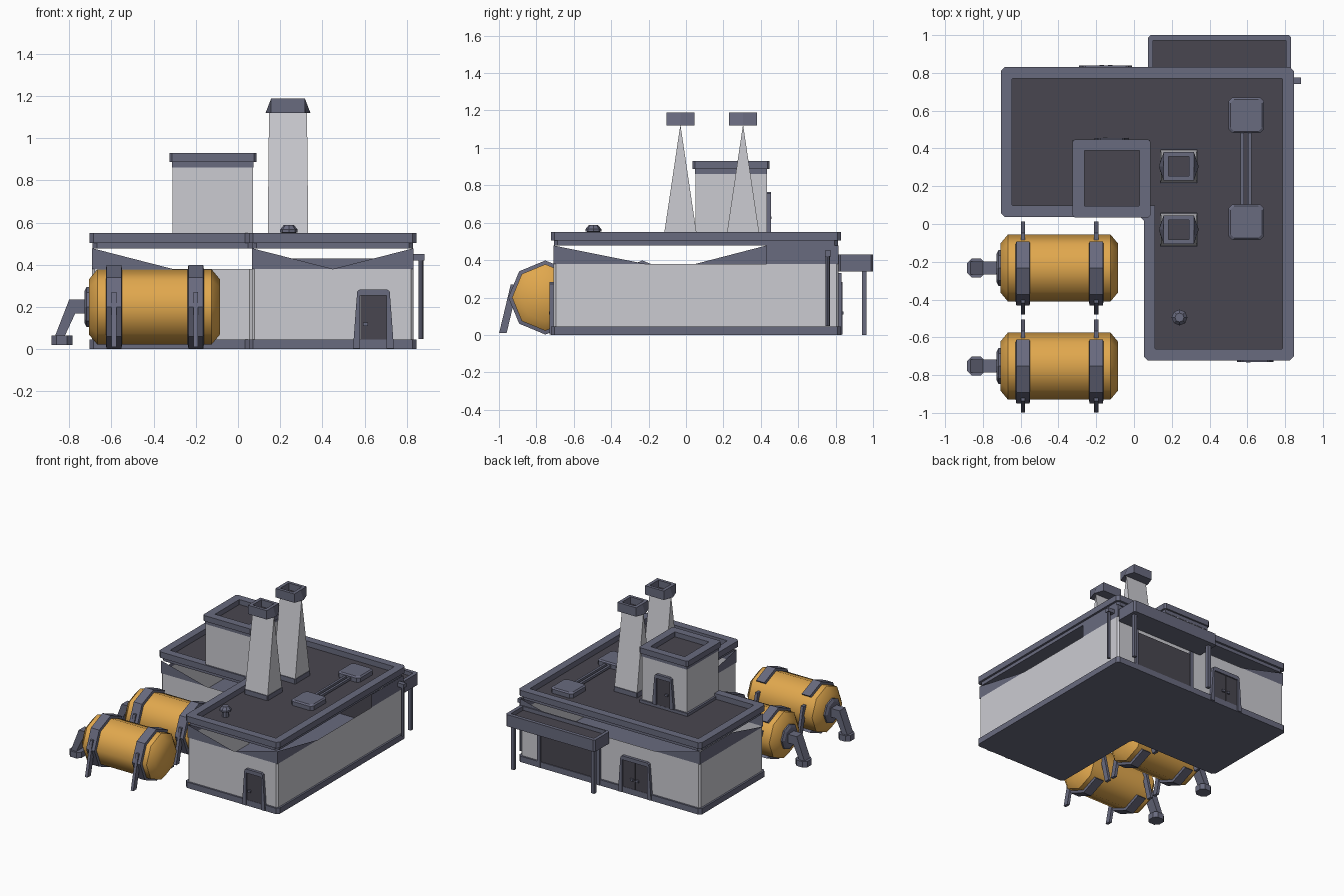
import bpy, bmesh, math
from mathutils import Vector

if "Cube" in bpy.data.objects:
    bpy.data.objects.remove(bpy.data.objects["Cube"])


def mat(name, c):
    m = bpy.data.materials.new(name)
    m.diffuse_color = (*c, 1)
    m.use_nodes = True
    m.node_tree.nodes["Principled BSDF"].inputs["Base Color"].default_value = m.diffuse_color
    return m


WALL = mat("light_grey_wall", (0.60, 0.60, 0.64))
TRIM = mat("slate_trim", (0.14, 0.145, 0.21))
DARK = mat("dark_roof", (0.066, 0.062, 0.08))
TANK = mat("orange_tank", (0.75, 0.39, 0.075))


def make(name, verts, faces, mats, idx=None, smooth=None, fix=True):
    me = bpy.data.meshes.new(name)
    me.from_pydata([tuple(v) for v in verts], [], faces)
    for m in mats:
        me.materials.append(m)
    if idx:
        for p, i in zip(me.polygons, idx):
            p.material_index = i
    if fix:
        bm = bmesh.new()
        bm.from_mesh(me)
        bmesh.ops.recalc_face_normals(bm, faces=bm.faces)
        bm.to_mesh(me)
        bm.free()
    ob = bpy.data.objects.new(name, me)
    bpy.context.collection.objects.link(ob)
    if smooth:
        bpy.ops.object.select_all(action='DESELECT')
        ob.select_set(True)
        bpy.context.view_layer.objects.active = ob
        bpy.ops.object.shade_smooth_by_angle(angle=math.radians(smooth))
    return ob


def loft(name, loops, mats, caps=(True, True), last=0, smooth=None):
    """Skin a list of equal-length closed loops; `last` is the end cap's material."""
    n = len(loops[0])
    faces, idx = [], []
    for k in range(len(loops) - 1):
        for i in range(n):
            j = (i + 1) % n
            faces.append((k * n + i, k * n + j, k * n + n + j, k * n + n + i))
            idx.append(0)
    if caps[0]:
        faces.append(tuple(range(n))[::-1]); idx.append(0)
    if caps[1]:
        b = (len(loops) - 1) * n
        faces.append(tuple(range(b, b + n))); idx.append(last)
    return make(name, [v for l in loops for v in l], faces, mats, idx, smooth)


def at(pts, z):
    return [(x, y, z) for x, y in pts]


def prism(name, pts, z0, z1, m, caps=(True, True)):
    return loft(name, [at(pts, z0), at(pts, z1)], [m], caps)


def rect(x0, x1, y0, y1):
    return [(x0, y0), (x1, y0), (x1, y1), (x0, y1)]


def box(name, x0, x1, y0, y1, z0, z1, m):
    return prism(name, rect(x0, x1, y0, y1), z0, z1, m)


def chamfer(pts, c):
    out = []
    for i, p in enumerate(pts):
        p = Vector(p)
        for q in (Vector(pts[i - 1]), Vector(pts[(i + 1) % len(pts)])):
            out.append(tuple(p + (q - p).normalized() * c))
    return out


def ell(d, c):
    """L-shaped footprint inset by d with cut corners."""
    return chamfer([(-.705 + d, .038 + d), (.052 + d, .038 + d), (.052 + d, -.722 + d),
                    (.846 - d, -.722 + d), (.846 - d, .83 - d), (-.705 + d, .83 - d)], c)


def tray(name, outer, inner, z0, z1, zd, bottom=None):
    """Raised rim around a sunken dark floor."""
    return loft(name, [at(bottom or outer, z0), at(outer, z1), at(inner, z1), at(inner, zd)],
                [TRIM, DARK], last=1)


def ring(cx, cy, r, n, off=0):
    return [(cx + r * math.cos(off + 2 * math.pi * i / n),
             cy + r * math.sin(off + 2 * math.pi * i / n)) for i in range(n)]


# main building
prism("base_plinth", ell(0, .02), 0, .045, TRIM)
prism("walls", ell(.014, .012), .045, .38, WALL, (False, False))
prism("roof_underside", ell(.016, .02), .478, .504, TRIM)
tray("roof", ell(0, .02), ell(.06, .003), .504, .55, .508)

# broken band of open panels above the walls
A, B = .38, .478
tris = []
for y, ends in ((-.708, ((.066, .45), (.832, .45))), (.052, ((-.691, -.31),)),
                (.816, ((-.691, -.31), (.832, .45)))):
    tris += [[(a, y, A), (b, y, A), (a, y, B)] for a, b in ends]
for x in (.066, .832):
    tris.append([(x, -.708, A), (x, -.22, A), (x, -.708, B)])
tris.append([(.832, .43, A), (.832, .816, A), (.832, .816, B), (.832, .43, B)])
tris.append([(-.691, .052, A), (-.691, .816, A), (-.691, .816, B), (-.691, .43, B)])
vs, fs = [], []
for t in tris:
    fs.append(tuple(range(len(vs), len(vs) + len(t))))
    vs += t
make("upper_wall_band", vs, fs, [TRIM], fix=False)

# roof tower
box("tower_foot", -.325, .085, .04, .445, .506, .53, TRIM)
prism("tower_walls", rect(-.31, .072, .05, .432), .53, .86, WALL, (False, False))
prism("tower_collar", rect(-.312, .074, .048, .434), .86, .89, TRIM)
tray("tower_roof", chamfer(rect(-.325, .088, .035, .447), .012),
     chamfer(rect(-.262, .028, .095, .39), .002), .887, .93, .892)


# doors: flared frame, dark leaf and handle
def door(name, cx, y, z, w, h, s, leaves=1):
    """s is the outward y direction."""
    prof = [(-w - .02, 0), (-w - .008, .6 * h), (-w, h - .01), (-w + .012, h),
            (w - .012, h), (w, h - .01), (w + .008, .6 * h), (w + .02, 0)]
    inner = [(w - .014, 0), (w - .014, h - .03), (-w + .014, h - .03), (-w + .014, 0)]
    pts = prof + inner
    loft(name + "_frame", [[(cx + u, y - s * .01, z + v) for u, v in pts],
                           [(cx + u, y + s * .022, z + v) for u, v in pts]], [TRIM])
    lw = (2 * w - .028) / leaves
    for i in range(leaves):
        x0 = cx - w + .014 + i * lw
        ya, yb = sorted((y - s * .005, y + s * .012))
        box(name + "_leaf", x0 + .002, x0 + lw - .002, ya, yb, z, z + h - .03, DARK)
        hx = x0 + (lw - .02 if leaves == 2 and i == 0 else .025)
        ya, yb = sorted((y + s * .01, y + s * .025))
        box(name + "_handle", hx - .012, hx + .012, ya, yb, z + h * .38, z + h * .44, TRIM)


door("front_door", .642, -.708, .003, .077, .28, -1)
door("back_double_door", -.15, .816, .003, .12, .28, 1, 2)
door("tower_door", -.12, .432, .53, .07, .235, 1)

# loading bay and canopy at the back
box("loading_door", .17, .66, .81, .824, .04, .31, DARK)
for x0, x1 in ((.15, .175), (.655, .68)):
    box("loading_door_jamb", x0, x1, .81, .832, .0, .33, TRIM)
tray("canopy", chamfer(rect(.075, .832, .815, 1.0), .012),
     chamfer(rect(.1, .805, .825, .972), .002), .34, .43, .40)
for x in (.115, .795):
    box("canopy_post", x - .013, x + .013, .94, .966, 0, .345, TRIM)

# drain pipe on the right wall
prism("drain_pipe", ring(.867, .757, .012, 8), .048, .45, TRIM)
box("drain_head", .83, .885, .742, .775, .42, .45, TRIM)

# chimneys: wedge body, cap with a flue
for cy in (.305, -.03):
    cx = .237
    prism("chimney_foot", chamfer(rect(cx - .1, cx + .1, cy - .092, cy + .092), .006), .506, .545, TRIM)
    make("chimney_body", [(cx - .096, cy - .087, .54), (cx + .096, cy - .087, .54),
                          (cx + .096, cy + .087, .54), (cx - .096, cy + .087, .54),
                          (cx - .09, cy, 1.125), (cx + .09, cy, 1.125)],
         [(0, 1, 5, 4), (2, 3, 4, 5), (1, 2, 5), (3, 0, 4), (3, 2, 1, 0)], [WALL])

    def hexa(px, sx, sy):
        return [(cx + u, cy + v) for u, v in
                ((-px, 0), (-sx, -sy), (sx, -sy), (px, 0), (sx, sy), (-sx, sy))]
    tray("chimney_cap", hexa(.08, .08, .075), hexa(.055, .055, .052), 1.12, 1.188, 1.135,
         hexa(.106, .08, .075))

# roof machinery
for cy in (.575, .01):
    p, q = (chamfer(rect(.594 - r, .594 + r, cy - r, cy + r), .02) for r in (.094, .084))
    loft("roof_unit", [at(p, .506), at(p, .54), at(q, .549)], [TRIM])
for x in (.574, .612):
    box("roof_duct", x - .009, x + .009, .1, .485, .515, .533, TRIM)
loft("roof_vent", [at(ring(.241, -.495, r, 8), z) for r, z in
                   ((.025, .506), (.025, .55), (.042, .553), (.042, .566), (.024, .588))], [TRIM])


# horizontal tanks
def around(x, cy, cz, r, n):
    return [(x, y, z) for y, z in ring(cy, cz, r, n)]


for cy in (-.233, -.752):
    cz = .2
    loft("tank", [around(x, cy, cz, r, 8) for x, r in
                  ((-.707, .13), (-.667, .178), (-.125, .178), (-.085, .13))], [TANK], smooth=46)
    # straps leave the rear side of the tank open
    for x in (-.588, -.2):
        arcs = []
        for k in range(7):
            a = math.radians(45 + 45 * k)
            arcs.append([(x + u, cy + r * math.cos(a), cz + r * math.sin(a))
                         for u, r in ((-.04, .17), (-.035, .198), (.035, .198), (.04, .17))])
        loft("tank_strap", arcs, [TRIM])
        # splayed legs
        for s in (-1, 1):
            loft("tank_leg", [[(x + dx, cy + s * (w + dy), z) for dx, dy in
                               ((-.011, -.02), (.011, -.02), (.011, .02), (-.011, .02))]
                              for w, z in ((.227, .01), (.165, .27))], [TRIM])
    # end flange and outlet pipe
    loft("tank_flange", [around(x, cy, cz, r, 8) for x, r in
                         ((-.7, .095), (-.718, .095), (-.728, .075))], [TRIM])
    pipe = [(-.715, .235), (-.8, .235), (-.868, .06), (-.822, .06), (-.772, .168), (-.715, .168)]
    loft("outlet_pipe", [[(x, cy + s * .035, z) for x, z in pipe] for s in (-1, 1)], [TRIM])
    prism("outlet_foot", chamfer(rect(-.885, -.785, cy - .05, cy + .05), .025), .02, .065, TRIM)
